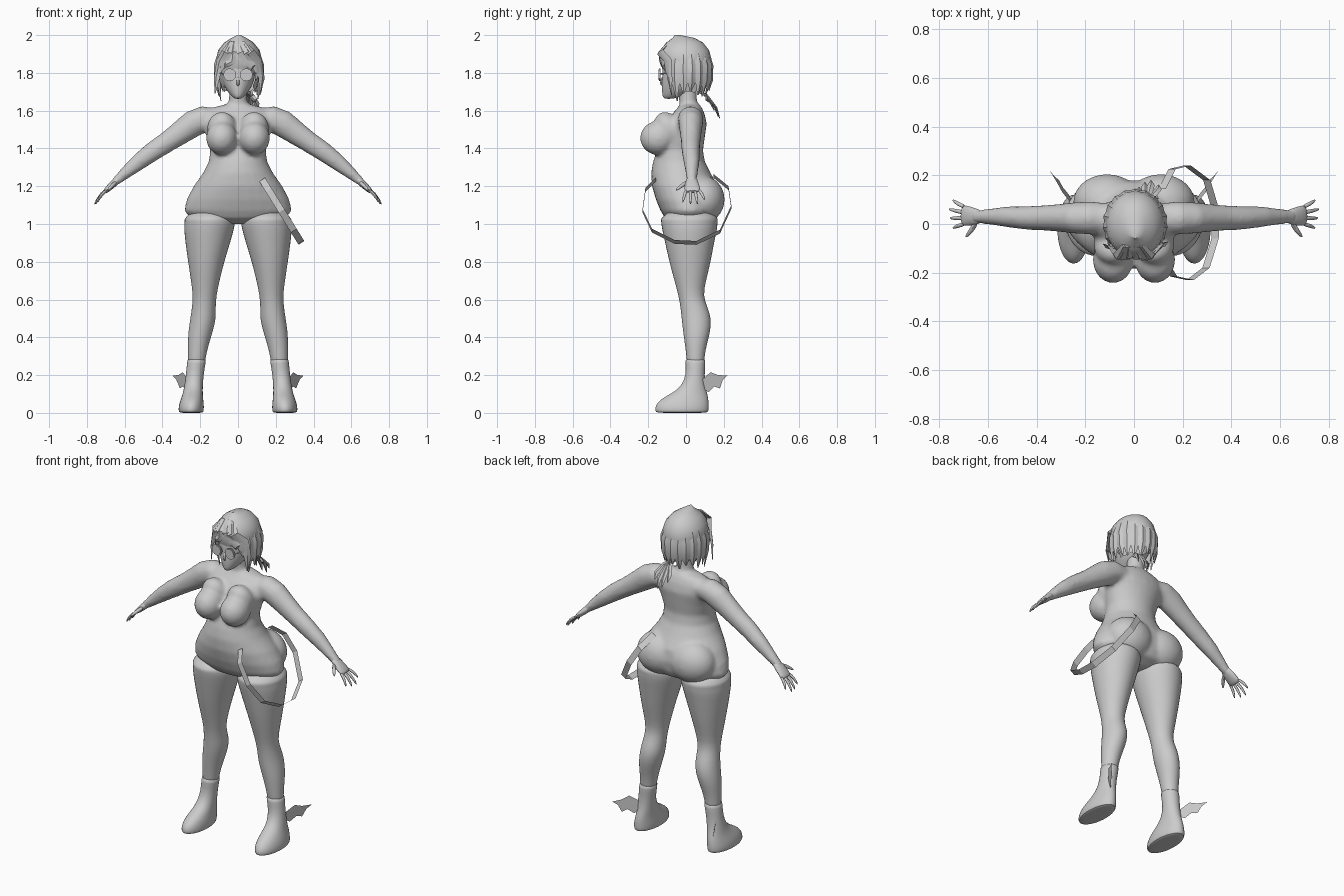
import bpy, bmesh, math, random
from mathutils import Vector, Matrix

random.seed(4)
grey = bpy.data.materials.new("light grey")
grey.diffuse_color = (0.6, 0.6, 0.6, 1)


def finish(bm, name, sub=0, angle=60):
    bmesh.ops.recalc_face_normals(bm, faces=bm.faces)
    me = bpy.data.meshes.new(name)
    bm.to_mesh(me)
    bm.free()
    ob = bpy.data.objects.new(name, me)
    bpy.context.collection.objects.link(ob)
    me.materials.append(grey)
    if sub:
        ob.modifiers.new("smooth", 'SUBSURF').levels = sub
        ob.modifiers["smooth"].render_levels = sub
    bpy.ops.object.select_all(action='DESELECT')
    ob.select_set(True)
    bpy.context.view_layer.objects.active = ob
    bpy.ops.object.shade_smooth_by_angle(angle=math.radians(angle))
    return ob


def skin(bm, loops, caps=True):
    rows = [[bm.verts.new(p) for p in l] for l in loops]
    n = len(rows[0])
    for a, b in zip(rows, rows[1:]):
        for i in range(n):
            bm.faces.new((a[i], a[(i + 1) % n], b[(i + 1) % n], b[i]))
    if caps:
        bm.faces.new(rows[0])
        bm.faces.new(rows[-1])
    return rows


def stack(bm, rings, n=20, s=1, caps=True):
    """Level rings: z, x min, x max, y front, y back."""
    loops = []
    for z, x0, x1, y0, y1 in rings:
        loops.append([(s * ((x0 + x1) / 2 + (x1 - x0) / 2 * math.cos(t)),
                       (y0 + y1) / 2 + (y1 - y0) / 2 * math.sin(t), z)
                      for t in (2 * math.pi * i / n for i in range(n))])
    return skin(bm, loops, caps)


def tube(bm, pts, ref, n=10, s=1):
    """Rings along a path: x, y, z, radius along ref, radius across."""
    P = [Vector((s * p[0], p[1], p[2])) for p in pts]
    loops = []
    for i, p in enumerate(P):
        t = (P[min(i + 1, len(P) - 1)] - P[max(i - 1, 0)]).normalized()
        w = t.cross(Vector(ref)).normalized()
        u = w.cross(t)
        loops.append([p + u * pts[i][3] * math.cos(a) + w * pts[i][4] * math.sin(a)
                      for a in (2 * math.pi * k / n for k in range(n))])
    skin(bm, loops)


def ball(bm, c, r, tilt=0):
    m = Matrix.Translation(c) @ Matrix.Rotation(tilt, 4, 'X') @ Matrix.Diagonal((*r, 1))
    bmesh.ops.create_uvsphere(bm, u_segments=24, v_segments=14, radius=1, matrix=m)


# torso, neck and arms fused into one skin
bm = bmesh.new()
stack(bm, [(z, -w, w, f, b) for z, w, f, b in [
    (1.0, .09, -.05, .08), (1.03, .25, -.11, .15), (1.07, .285, -.135, .17),
    (1.13, .272, -.16, .18), (1.2, .235, -.18, .17), (1.27, .185, -.185, .13),
    (1.33, .155, -.175, .1), (1.39, .147, -.155, .09), (1.46, .165, -.14, .1),
    (1.53, .19, -.11, .11), (1.58, .185, -.075, .1), (1.615, .14, -.045, .085),
    (1.635, .06, -.03, .07)]], 28)
stack(bm, [(1.57, -.06, .06, -.03, .07), (1.63, -.05, .05, -.035, .06),
           (1.74, -.045, .045, -.04, .055)])
for s in (-1, 1):
    ball(bm, (s * .086, -.148, 1.455), (.083, .095, .09))
    ball(bm, (s * .085, -.09, 1.5), (.08, .07, .1), .5)
    ball(bm, (s * .11, .09, 1.13), (.14, .115, .125))
    tube(bm, [(.1, .025, 1.56, .06, .05), (.18, .025, 1.558, .068, .068),
              (.24, .025, 1.53, .065, .072), (.3, .025, 1.487, .058, .064),
              (.37, .025, 1.438, .052, .056), (.45, .025, 1.385, .048, .052),
              (.53, .03, 1.325, .042, .044), (.59, .03, 1.275, .033, .034),
              (.64, .03, 1.232, .028, .024), (.66, .03, 1.216, .028, .02)],
         (0, 1, 0), 16, s)
body = finish(bm, "torso_and_arms", 0, 180)
m = body.modifiers.new("fuse", 'REMESH')
m.mode, m.voxel_size, m.use_smooth_shade = 'VOXEL', .012, True
m = body.modifiers.new("soften", 'SMOOTH')
m.factor, m.iterations = .5, 5

for s in (-1, 1):
    side = "left" if s > 0 else "right"
    # hand with spread fingers
    bm = bmesh.new()
    tube(bm, [(.62, .03, 1.25, .027, .022), (.66, .03, 1.213, .038, .02),
              (.695, .035, 1.18, .046, .016), (.708, .035, 1.168, .036, .01)], (0, 1, 0), 12, s)
    for k, (x, y, z) in enumerate([(.745, .1, 1.125), (.762, .062, 1.1),
                                   (.757, .024, 1.1), (.745, -.018, 1.112)]):
        y0 = .068 - k * .022
        tube(bm, [(.69, y0, 1.182, .011, .011),
                  ((.69 + x) / 2 + .008, (y0 + y) / 2, (1.182 + z) / 2 + .008, .01, .01),
                  (x, y, z, .005, .005)], (0, 1, 0), 6, s)
    tube(bm, [(.645, .01, 1.222, .016, .014), (.67, -.03, 1.2, .012, .012),
              (.692, -.056, 1.175, .006, .006)], (0, 0, 1), 6, s)
    finish(bm, side + "_hand", 1)

    # stocking leg with a tight band at the top
    bm = bmesh.new()
    stack(bm, [(1.08, .05, .24, -.08, .13), (1.035, .022, .277, -.128, .165),
               (1.025, .015, .286, -.136, .172), (1.0, .015, .284, -.132, .168),
               (.98, .018, .288, -.13, .168), (.9, .04, .28, -.112, .15),
               (.8, .072, .265, -.09, .132), (.7, .097, .25, -.062, .107),
               (.62, .114, .238, -.04, .09), (.56, .118, .244, -.03, .115),
               (.5, .115, .253, -.024, .135), (.43, .133, .264, -.016, .13),
               (.36, .155, .266, -.006, .11), (.3, .17, .264, .002, .098),
               (.22, .18, .266, .008, .095)], 20, s)
    finish(bm, side + "_leg", 1)

    # boot
    bm = bmesh.new()
    stack(bm, [(.29, .168, .268, -.004, .103), (.27, .17, .27, -.004, .104),
               (.2, .182, .276, .0, .098), (.14, .186, .285, -.025, .104),
               (.105, .186, .292, -.075, .113), (.075, .184, .303, -.132, .12),
               (.045, .18, .313, -.16, .122), (.02, .18, .316, -.166, .122),
               (.003, .182, .314, -.163, .119), (0, .195, .3, -.14, .1)], 20, s)
    finish(bm, side + "_boot", 1)

    # thin ankle wing
    bm = bmesh.new()
    vs = [bm.verts.new((s * (.25 + (y - .08) * .62 + (z - .15) * .2), y, z)) for y, z in [
        (.05, .16), (.09, .18), (.13, .215), (.17, .2), (.22, .198), (.195, .175),
        (.18, .13), (.15, .14), (.12, .11), (.095, .125), (.07, .13)]]
    bm.faces.new(vs)
    finish(bm, side + "_ankle_wing")

# head
bm = bmesh.new()
stack(bm, [(z, -w, w, f, b) for z, w, f, b in [
    (1.662, .015, -.115, -.07), (1.675, .033, -.125, -.02), (1.705, .06, -.128, .05),
    (1.74, .08, -.13, .09), (1.79, .093, -.126, .11), (1.85, .1, -.128, .12),
    (1.91, .09, -.11, .11), (1.95, .06, -.07, .08), (1.97, .02, -.03, .03)]])
finish(bm, "head", 1)
bm = bmesh.new()
tube(bm, [(0, -.12, 1.785, .005, .006), (0, -.137, 1.745, .008, .01),
          (0, -.124, 1.73, .004, .008)], (0, 1, 0), 6)
finish(bm, "nose", 1)

# round spectacles
bm = bmesh.new()
for s in (-1, 1):
    for r, y in ((.034, -.139), (.028, -.143)):
        mat = Matrix.Translation((s * .044, y, 1.79)) @ Matrix.Rotation(math.pi / 2, 4, 'X')
        bmesh.ops.create_cone(bm, cap_ends=True, segments=12, radius1=r, radius2=r,
                              depth=.006, matrix=mat)
    tube(bm, [(.075, -.138, 1.795, .004, .004), (.105, -.08, 1.8, .004, .004),
              (.1, .02, 1.8, .004, .004)], (0, 0, 1), 4, s)
finish(bm, "spectacles", 0, 30)

# hair cap, open over the face
bm = bmesh.new()
rows = stack(bm, [(z, .005 - w, .005 + w, f, b) for z, w, f, b in [
    (1.72, .09, -.06, .1), (1.76, .105, -.09, .118), (1.82, .117, -.125, .133),
    (1.87, .122, -.142, .136), (1.92, .11, -.135, .122), (1.96, .078, -.105, .09),
    (1.985, .04, -.07, .045), (2.0, .008, -.06, -.03)]], 20)
for v in rows[0]:
    v.co.z += random.uniform(-.03, .02)
gone = [f for f in bm.faces if (c := f.calc_center_median()).z < 1.73 and len(f.verts) > 4
        or (c.z < 1.845 and c.y < -.045)]
bmesh.ops.delete(bm, geom=gone, context='FACES')
finish(bm, "hair_cap", 0, 35)


# pointed hair locks round the sides and back
def lock(bm, pts, ref):
    tube(bm, [(*p, th, w) for p, th, w in pts], ref, 4)


bm = bmesh.new()
for i in range(13):
    a = math.radians(-25 + i * 230 / 12)
    c, s = math.cos(a), math.sin(a)
    low = random.uniform(1.64, 1.71)
    k = random.uniform(.9, 1.08)
    lock(bm, [((.005 + .105 * c, .115 * s, 1.91), .006, .012),
              ((.005 + .124 * c, .135 * s, 1.84), .01, .03),
              ((.005 + .122 * c, .132 * s, 1.76), .01, .026),
              ((.005 + .11 * k * c, .115 * k * s, low), .002, .004)], (c, s, 0))
# fringe swept from the parting
for x0, x1, x2, zt, w in [(-.03, -.075, -.09, 1.8, .024), (-.04, -.095, -.112, 1.69, .024),
                          (-.02, -.03, -.06, 1.83, .02), (.0, .045, .075, 1.81, .028),
                          (.02, .085, .105, 1.76, .028), (.03, .108, .125, 1.68, .026)]:
    y1 = -.15 + abs(x1) * .55
    lock(bm, [((x0, -.09, 1.965), .006, .012), (((x0 + x1) / 2, -.137, 1.91), .008, w),
              ((x1, y1, 1.86), .008, w), ((x2, y1 + .005, (1.86 + zt) / 2), .007, w * .8),
              ((x2 - .01, y1 + .015, zt), .002, .003)], (x1 * 3, -.4, 0))
finish(bm, "hair_locks", 0, 35)

# loose tail at the nape
bm = bmesh.new()
for x, y, z in [(.02, .15, 1.6), (.045, .17, 1.57), (.07, .178, 1.56), (.1, .16, 1.6),
                (.09, .12, 1.645)]:
    lock(bm, [((.045, .07, 1.7), .008, .012), (((x + .045) / 2, .11, 1.68), .007, .014),
              ((x, y * .9, (z + 1.67) / 2), .006, .015), ((x, y, z), .002, .003)], (0, 1, .6))
finish(bm, "hair_tail", 0, 35)

# slanted open strap hanging at the hip
bm = bmesh.new()
half = Vector((.83, 0, .56)) * .018
prev = None
for y, z in [(-.16, 1.235), (-.215, 1.18), (-.23, 1.07), (-.18, .965), (-.06, .905),
             (.055, .9), (.18, .96), (.24, 1.09), (.225, 1.19), (.145, 1.255)]:
    p = Vector((.125 + (1.24 - z) * .62, y, z))
    pair = [bm.verts.new(p - half), bm.verts.new(p + half)]
    if prev:
        bm.faces.new((prev[0], prev[1], pair[1], pair[0]))
    prev = pair
finish(bm, "hip_strap", 0, 20)
